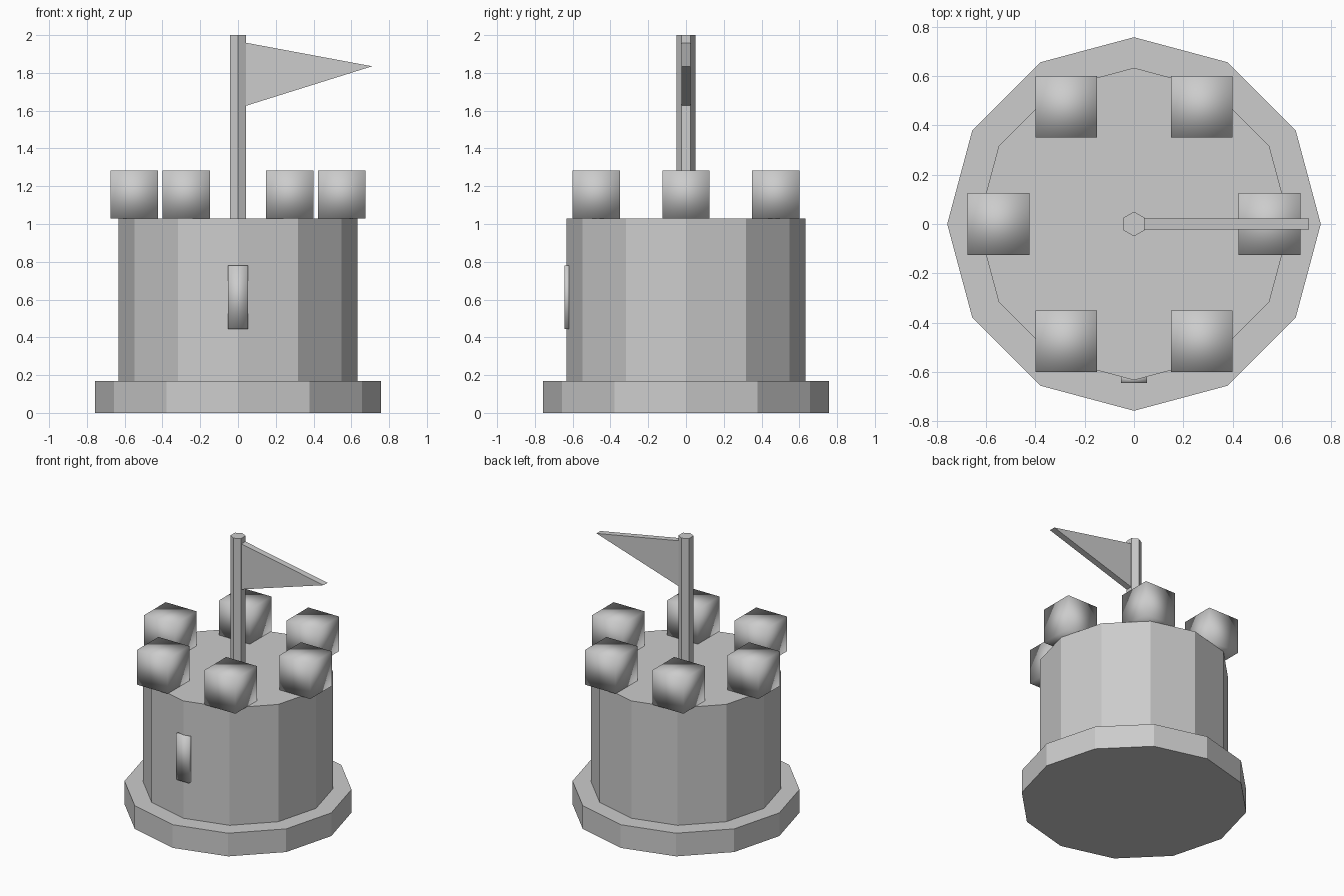
import bpy
import bmesh
from math import cos, sin, pi
from mathutils import Matrix

default = bpy.data.objects.get("Cube")
if default:
    bpy.data.objects.remove(default, do_unlink=True)

# One stone grey for everything
stone = bpy.data.materials.new("stone_grey")
stone.use_nodes = True
colour = (0.604, 0.604, 0.604, 1)
stone.diffuse_color = colour
stone.node_tree.nodes["Principled BSDF"].inputs["Base Color"].default_value = colour


def finish(name, bm, smooth=False):
    bmesh.ops.recalc_face_normals(bm, faces=bm.faces)
    for face in bm.faces:
        face.smooth = smooth
    mesh = bpy.data.meshes.new(name)
    bm.to_mesh(mesh)
    bm.free()
    mesh.materials.append(stone)
    obj = bpy.data.objects.new(name, mesh)
    bpy.context.collection.objects.link(obj)
    return obj


def extrude(name, points, offset):
    """Solid made by sweeping a flat outline along an offset."""
    bm = bmesh.new()
    face = bm.faces.new([bm.verts.new(p) for p in points])
    result = bmesh.ops.extrude_face_region(bm, geom=[face], use_keep_orig=True)
    moved = [v for v in result["geom"] if isinstance(v, bmesh.types.BMVert)]
    bmesh.ops.translate(bm, verts=moved, vec=offset)
    return finish(name, bm)


def prism(name, sides, radius, bottom, top):
    """Upright prism with a corner pointing to the front."""
    ring = [-pi / 2 + 2 * pi * i / sides for i in range(sides)]
    points = [(radius * cos(a), radius * sin(a), bottom) for a in ring]
    return extrude(name, points, (0, 0, top - bottom))


def soft_box(name, centre, size):
    """Box with shared corner normals."""
    bm = bmesh.new()
    bmesh.ops.create_cube(bm, size=1, matrix=Matrix.LocRotScale(centre, None, size))
    return finish(name, bm, smooth=True)


# Plinth, tower and flagpole
prism("plinth", 12, 0.757, 0, 0.17)
prism("tower", 12, 0.633, 0.17, 1.03)
prism("flagpole", 6, 0.05, 1.03, 2)

# Pennant
extrude("flag", [(0.04, -0.023, 1.625), (0.71, -0.023, 1.835), (0.04, -0.023, 1.96)],
        (0, 0.046, 0))

# Ring of six merlons
for i in range(6):
    angle = i * pi / 3
    soft_box(f"merlon_{i + 1}", (0.549 * cos(angle), 0.549 * sin(angle), 1.157),
             (0.25, 0.25, 0.254))

# Slit window on the front corner
soft_box("window", (0, -0.629, 0.612), (0.106, 0.03, 0.336))
